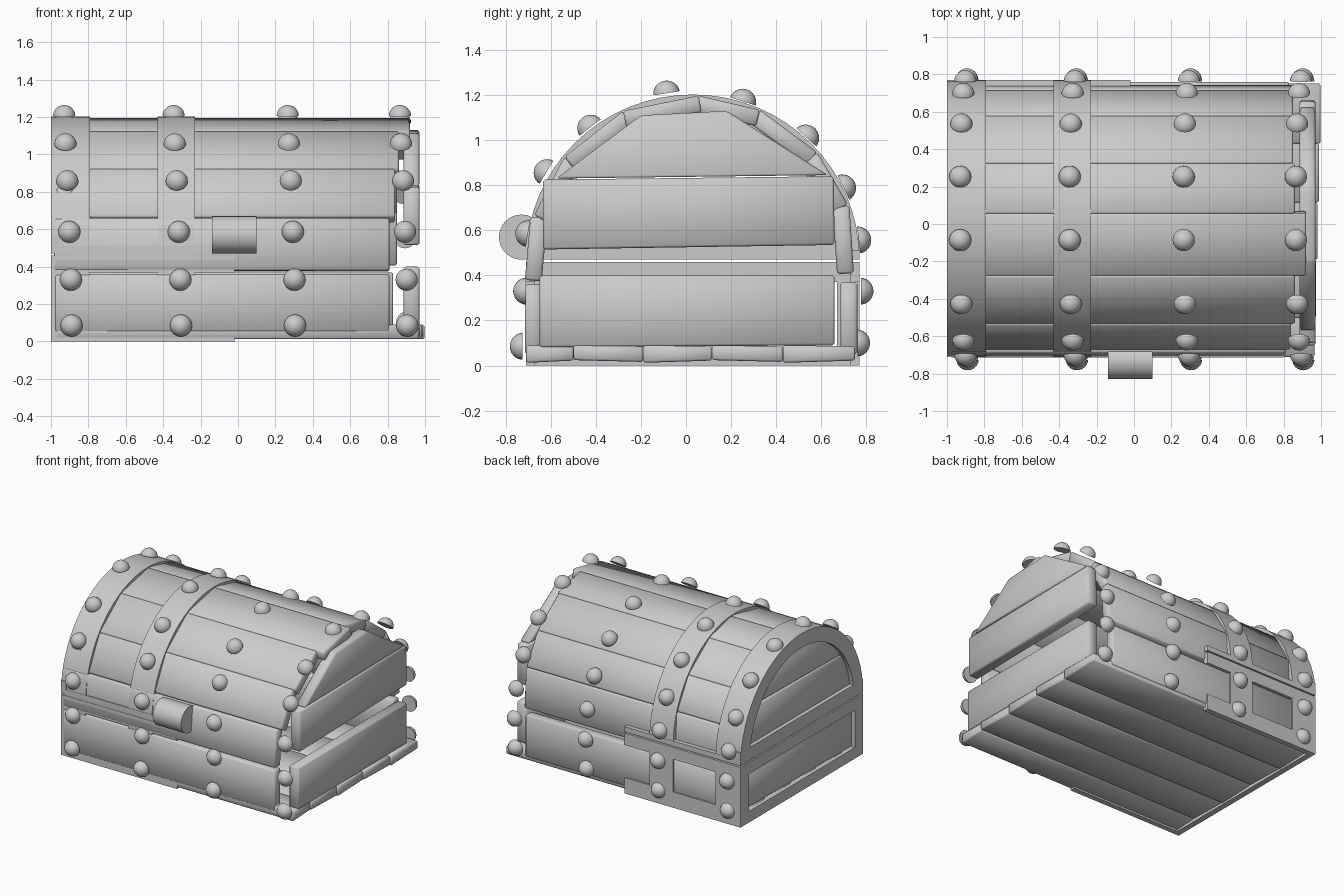
import bpy, bmesh
from math import sin, cos, pi, radians, hypot
from mathutils import Vector, Matrix

if "Cube" in bpy.data.objects:
    bpy.data.objects.remove(bpy.data.objects["Cube"])

CY, CZ, R = 0.03, 0.465, 0.74      # arch centre and radius


def finish(name, bm, bevel=0.0, smooth_all=False):
    bmesh.ops.recalc_face_normals(bm, faces=bm.faces[:])
    me = bpy.data.meshes.new(name)
    bm.to_mesh(me)
    bm.free()
    ob = bpy.data.objects.new(name, me)
    bpy.context.collection.objects.link(ob)
    if bevel:
        mod = ob.modifiers.new("bevel", 'BEVEL')
        mod.width, mod.segments = bevel, 1
    bpy.ops.object.select_all(action='DESELECT')
    ob.select_set(True)
    bpy.context.view_layer.objects.active = ob
    if smooth_all:
        bpy.ops.object.shade_smooth()
    else:
        bpy.ops.object.shade_smooth_by_angle(angle=radians(30))
    return ob


def prism(name, pts, x0, x1, bevel=0.0, smooth_all=False):
    """Extrude a (y, z) outline along x."""
    bm = bmesh.new()
    a = [bm.verts.new((x0, y, z)) for y, z in pts]
    b = [bm.verts.new((x1, y, z)) for y, z in pts]
    bm.faces.new(a)
    bm.faces.new(b)
    for i in range(len(pts)):
        j = (i + 1) % len(pts)
        bm.faces.new((a[i], a[j], b[j], b[i]))
    return finish(name, bm, bevel, smooth_all)


def box(name, x0, x1, y0, y1, z0, z1, bevel=0.0):
    return prism(name, [(y0, z0), (y1, z0), (y1, z1), (y0, z1)], x0, x1, bevel)


def arch(name, x0, x1, r_out, r_in, n=32):
    """Half-round strip over the lid."""
    bm = bmesh.new()
    rows = []
    for i in range(n + 1):
        t = pi * i / n
        rows.append([bm.verts.new((x, CY - r * cos(t), CZ + 0.005 + r * sin(t) * 0.99))
                     for x, r in ((x0, r_out), (x1, r_out), (x1, r_in), (x0, r_in))])
    for p, q in zip(rows, rows[1:]):
        for k in range(4):
            m = (k + 1) % 4
            bm.faces.new((p[k], p[m], q[m], q[k]))
    bm.faces.new(rows[0])
    bm.faces.new(rows[-1])
    return finish(name, bm)


def plank(name, p, q, x0, x1, th=0.075):
    """Long board whose outer face runs from p to q in (y, z)."""
    dy, dz = q[0] - p[0], q[1] - p[1]
    ln = hypot(dy, dz)
    ny, nz = dz / ln * th, -dy / ln * th
    prism(name, [p, q, (q[0] + ny, q[1] + nz), (p[0] + ny, p[1] + nz)],
          x0, x1, 0.01, True)


# front and back boards of the base
plank("base_front_plank", (-0.715, 0.05), (-0.715, 0.36), -0.98, 0.81)
plank("base_back_plank", (0.76, 0.37), (0.76, 0.05), -0.98, 0.83)

# lid boards around the arch
plank("lid_front_plank", (-0.715, 0.38), (-0.69, 0.66), -0.985, 0.81)
angles = [16, 39, 65, 92, 114, 139, 160]
seams = [(CY - 0.733 * cos(radians(a)), CZ + 0.733 * sin(radians(a))) for a in angles]
ends = [0.84, 0.86, 0.92, 0.86, 0.85, 0.85]
for i, (p, q) in enumerate(zip(seams, seams[1:])):
    plank(f"lid_plank_{i}", p, q, -0.985, ends[i])
plank("lid_back_plank", (0.725, 0.71), (0.745, 0.41), -0.985, 0.85)

# boards closing both ends
for side, x0, x1 in (("right", 0.885, 0.97), ("left", -0.97, -0.885)):
    for part, pts in (
        ("lower", [(-0.65, 0.08), (0.66, 0.09), (0.66, 0.40), (-0.65, 0.40)]),
        ("middle", [(-0.635, 0.515), (0.66, 0.535), (0.655, 0.84), (-0.635, 0.825)]),
        ("top", [(-0.575, 0.83), (0.63, 0.845), (0.18, 1.13), (-0.2, 1.11)]),
    ):
        prism(f"{side}_end_{part}_plank", pts, x0, x1, 0.01, True)

# floor boards
edges = [-0.71, -0.50, -0.19, 0.115, 0.43, 0.75]
for i, (a, b) in enumerate(zip(edges, edges[1:])):
    lift = 0.012 * (i % 2)
    prism(f"floor_plank_{i}", [(a, 0.012 + lift), (b, 0.022 - lift / 2), (b, 0.085), (a, 0.09)],
          -0.975, 0.965 + 0.008 * i, 0.008, True)

# metal frame on the front and back of the base
for side, s in (("front", -1), ("back", 1)):
    y0, y1 = sorted((CY + s * R, CY + s * (R - 0.04)))
    box(f"{side}_bottom_rail", -1, -0.02, y0, y1, 0, 0.12)
    box(f"{side}_top_rail", -1, -0.02, y0, y1, 0.37, 0.46)
    box(f"{side}_corner_post", -1, -0.79, y0, y1, 0.12, 0.37)
    box(f"{side}_band_post", -0.43, -0.23, y0, y1, 0.12, 0.37)
    box(f"{side}_lid_rail", -1, -0.02, y0, y1, 0.47, 0.51)
    ya, yb = sorted((CY + s * R, CY + s * (R - 0.10)))
    box(f"left_end_{side}_post", -1, -0.955, ya, yb, 0.0, 0.46)

# metal frame on the left end
box("left_end_bottom_rail", -1, -0.955, CY - R, CY + R, 0, 0.085)
box("left_end_top_rail", -1, -0.955, CY - R, CY + R, 0.37, 0.46)
box("left_end_lid_rail", -1, -0.955, CY - R, CY + R, 0.47, 0.57)
arch("left_end_arch_frame", -1, -0.955, R, R - 0.11)

# metal bands over the lid
arch("lid_end_band", -1, -0.79, R, R - 0.035)
arch("lid_middle_band", -0.43, -0.23, R, R - 0.035)

# lock barrel on the front
prism("lock", [(-0.73 + 0.1 * cos(2 * pi * i / 32), 0.57 + 0.1 * sin(2 * pi * i / 32))
               for i in range(32)], -0.14, 0.10)

# domed rivets in four columns
spots = [(-0.75, 0.085), (-0.735, 0.33), (-0.725, 0.59), (-0.64, 0.87), (-0.44, 1.075),
         (-0.09, 1.232), (0.26, 1.195), (0.55, 1.03), (0.72, 0.80), (0.79, 0.56),
         (0.80, 0.33), (0.785, 0.10)]
for c, cx in enumerate((-0.91, -0.325, 0.285, 0.885)):
    for k, (y, z) in enumerate(spots):
        n = Vector((0, y - CY, max(z - CZ, 0.0))).normalized()
        bm = bmesh.new()
        bmesh.ops.create_uvsphere(bm, u_segments=20, v_segments=12, radius=0.06)
        bmesh.ops.bisect_plane(bm, geom=bm.verts[:] + bm.edges[:] + bm.faces[:],
                               plane_co=(0, 0, 0.004), plane_no=(0, 0, 1), clear_inner=True)
        bmesh.ops.holes_fill(bm, edges=[e for e in bm.edges if e.is_boundary])
        x = cx + 0.02 * cos(pi * k / 11 * 2)
        turn = Vector((0, 0, 1)).rotation_difference(n).to_matrix().to_4x4()
        pos = Vector((x, y, z)) - n * 0.028
        bm.transform(Matrix.Translation(pos) @ turn)
        finish(f"rivet_{c}_{k}", bm)
